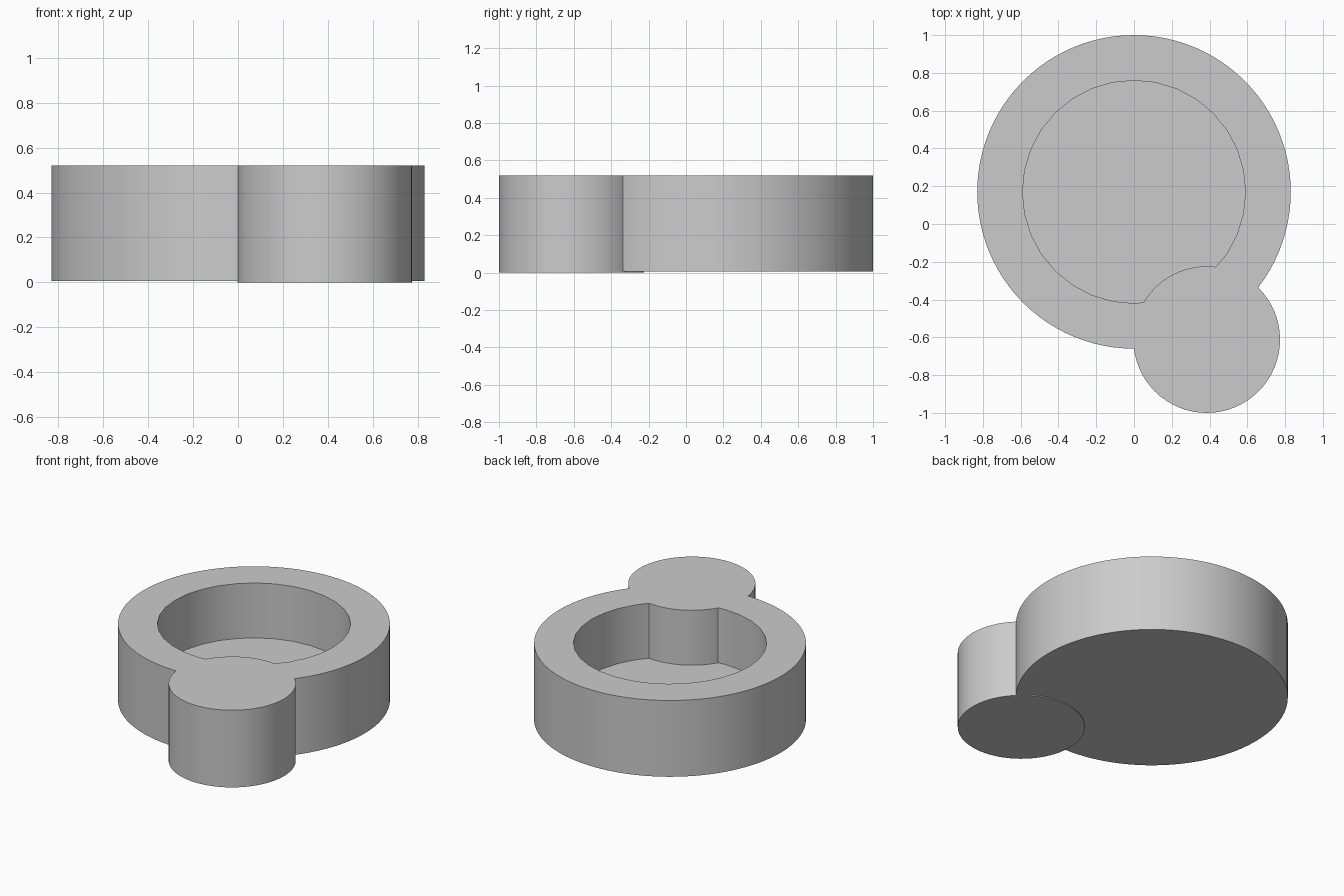
import bpy
import math

if "Cube" in bpy.data.objects:
    bpy.data.objects.remove(bpy.data.objects["Cube"], do_unlink=True)

TOP = 0.52
FLOOR = 0.15
BASE = 0.006

grey = bpy.data.materials.new("plain grey")
grey.use_nodes = True
grey.diffuse_color = (0.6, 0.6, 0.6, 1)
grey.node_tree.nodes["Principled BSDF"].inputs["Base Color"].default_value = (0.6, 0.6, 0.6, 1)


def cylinder(name, radius, x, y, bottom, top, sides):
    bpy.ops.mesh.primitive_cylinder_add(vertices=sides, radius=radius, depth=top - bottom,
                                        location=(x, y, (top + bottom) / 2))
    obj = bpy.context.object
    obj.name = name
    obj.data.materials.append(grey)
    return obj


def combine(obj, other, operation):
    mod = obj.modifiers.new(operation.lower(), 'BOOLEAN')
    mod.operation = operation
    mod.solver = 'EXACT'
    mod.object = other
    bpy.context.view_layer.objects.active = obj
    bpy.ops.object.modifier_apply(modifier=mod.name)
    bpy.data.objects.remove(other, do_unlink=True)


# Round dish with a recessed floor
dish = cylinder("round_dish", 0.83, 0, 0.17, BASE, TOP, 96)
recess = cylinder("recess_cutter", 0.59, 0, 0.17, FLOOR, TOP + 0.2, 32)
recess.hide_render = True
combine(dish, recess, 'DIFFERENCE')

# Solid post merged into the front left of the rim
post = cylinder("side_post", 0.388, 0.385, -0.612, 0, TOP, 64)
combine(dish, post, 'UNION')

# Smooth walls, sharp rims
bpy.ops.object.select_all(action='DESELECT')
dish.select_set(True)
bpy.context.view_layer.objects.active = dish
bpy.ops.object.shade_smooth_by_angle(angle=math.radians(30))
